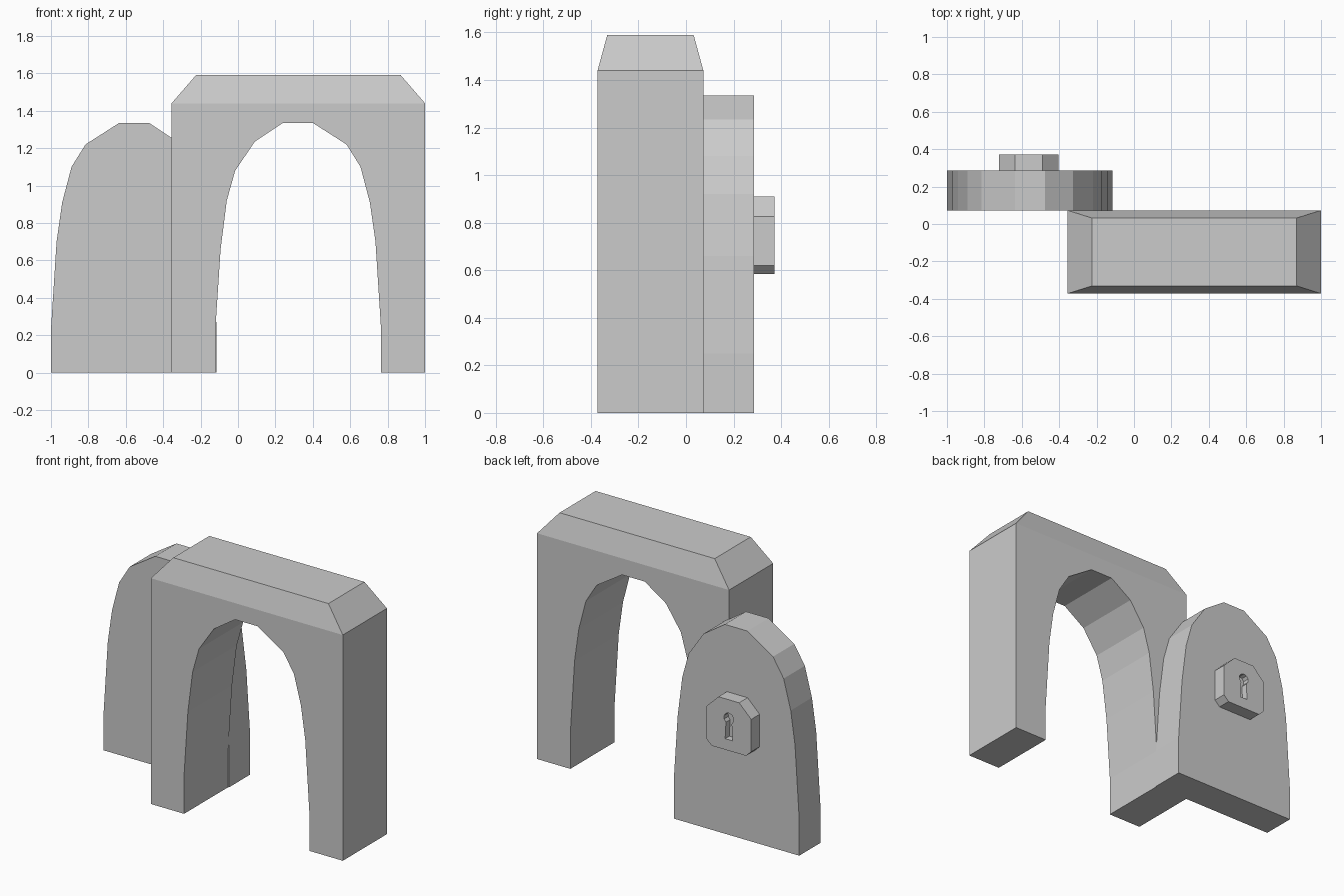
import bpy, bmesh, math

if "Cube" in bpy.data.objects:
    bpy.data.objects.remove(bpy.data.objects["Cube"])

def extrude_profile(name, pts, y0, y1, edit=None):
    """Solid made by sweeping an (x, z) outline from y0 to y1."""
    bm = bmesh.new()
    face = bm.faces.new([bm.verts.new((x, y0, z)) for x, z in pts])
    new = bmesh.ops.extrude_face_region(bm, geom=[face])["geom"]
    for v in new:
        if isinstance(v, bmesh.types.BMVert):
            v.co.y = y1
    bmesh.ops.recalc_face_normals(bm, faces=bm.faces)
    if edit:
        edit(bm)
    me = bpy.data.meshes.new(name)
    bm.to_mesh(me)
    bm.free()
    ob = bpy.data.objects.new(name, me)
    bpy.context.collection.objects.link(ob)
    return ob

# Arch outline shared by the opening and the door (left foot to right foot)
arch = [(-0.12, 0), (-0.12, 0.25), (-0.093, 0.66), (-0.06, 0.92), (-0.015, 1.08),
        (0.09, 1.235), (0.24, 1.335), (0.40, 1.335), (0.58, 1.22), (0.655, 1.10),
        (0.705, 0.91), (0.735, 0.70), (0.765, 0.23), (0.765, 0)]

# Stone frame, with a sloped cap raised from its top face
def slope_cap(bm):
    bm.faces.ensure_lookup_table()
    top = max(bm.faces, key=lambda f: f.calc_center_median().z)
    cap = bmesh.ops.extrude_discrete_faces(bm, faces=[top])["faces"][0]
    c = cap.calc_center_median()
    for v in cap.verts:
        v.co.x += math.copysign(0.13, c.x - v.co.x)
        v.co.y += math.copysign(0.041, c.y - v.co.y)
        v.co.z = 1.59

outline = [(-0.355, 0)] + arch + [(1.0, 0), (1.0, 1.44), (-0.355, 1.44)]
extrude_profile("door_frame", outline, -0.372, 0.073, slope_cap)

# Door swung fully open about the left jamb: the opening mirrored at x = -0.12
door = [(-0.235 - x, z) for x, z in arch]
extrude_profile("door", door, 0.073, 0.287)

# Lock plate with large upper and small lower chamfers
cx = -0.5625
half = [(0.122, 0.585), (0.158, 0.62), (0.158, 0.827), (0.073, 0.91)]
plate_pts = [(cx + x, z) for x, z in half] + [(cx - x, z) for x, z in reversed(half)]
plate = extrude_profile("lock_plate", plate_pts, 0.287, 0.372)

# Keyhole: round head over a flared slot, cut into the plate
hole = [(cx - 0.026, 0.655), (cx + 0.026, 0.655)]
for i in range(9):
    a = math.radians(-55 + i * 290 / 8)
    hole.append((cx + 0.035 * math.cos(a), 0.79 + 0.035 * math.sin(a)))
cutter = extrude_profile("keyhole_cutter", hole, 0.33, 0.42)
cutter.hide_render = True
cutter.hide_set(True)
cut = plate.modifiers.new("keyhole", "BOOLEAN")
cut.operation = "DIFFERENCE"
cut.solver = "EXACT"
cut.object = cutter
